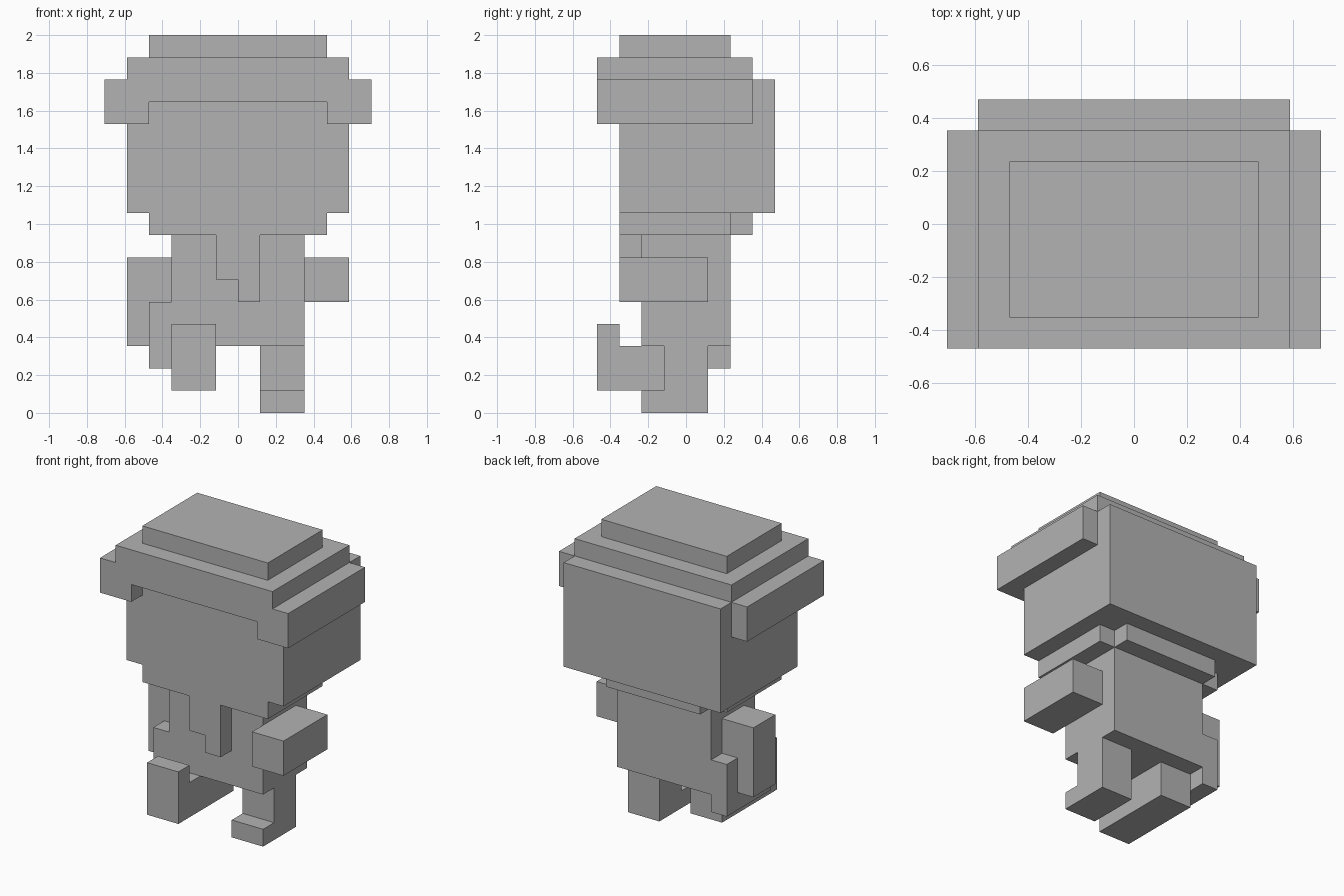
import bpy
import bmesh
from mathutils import Vector

cube = bpy.data.objects.get("Cube")
if cube:
    bpy.data.objects.remove(cube, do_unlink=True)

U = 2 / 17  # one block of the grid

grey = bpy.data.materials.new("plain_grey")
grey.use_nodes = True
colour = (0.45, 0.45, 0.45, 1)
grey.diffuse_color = colour
grey.node_tree.nodes["Principled BSDF"].inputs["Base Color"].default_value = colour


def part(name, *boxes):
    """Make one object from boxes given as (low corner, high corner) in blocks."""
    bm = bmesh.new()
    for low, high in boxes:
        low, high = Vector(low) * U, Vector(high) * U
        verts = bmesh.ops.create_cube(bm, size=1)["verts"]
        bmesh.ops.scale(bm, vec=high - low, verts=verts)
        bmesh.ops.translate(bm, vec=(low + high) / 2, verts=verts)
    mesh = bpy.data.meshes.new(name)
    bm.to_mesh(mesh)
    bm.free()
    mesh.materials.append(grey)
    obj = bpy.data.objects.new(name, mesh)
    bpy.context.collection.objects.link(obj)
    return obj


# Head and neck
part("head", ((-5, -3, 9), (5, 4, 15)))
part("neck", ((-4, -3, 8), (4, 2, 9)), ((-3, 2, 8), (3, 3, 9)))

# Stepped hat with a brim that drops at the front corners
part("hat_crown", ((-4, -3, 16), (4, 2, 17)))
part("hat_band", ((-5, -4, 15), (5, 3, 16)))
part("hat_brim_front", ((-5, -4, 14), (5, -3, 15)))
for side, inner, outer, lug in (("left", 5, 6, 4), ("right", -6, -5, -5)):
    part("hat_brim_" + side,
         ((inner, -4, 13), (outer, 3, 15)),
         ((lug, -4, 13), (lug + 1, -3, 14)))

# Torso, with the hem flaring on the right, and the hanging beard
part("torso", ((-3, -2, 3), (3, 2, 8)))
part("torso_flare", ((-4, -2, 2), (-3, 2, 5)))
part("beard", ((-1, -3, 6), (1, -2, 8)), ((0, -3, 5), (1, -2, 6)))

# Arms: left one swung forward, right one hanging
part("left_arm", ((3, -3, 5), (5, 1, 7)))
part("right_arm", ((-5, -1, 3), (-3, 1, 7)))

# Legs: left one standing, right one lifted forward
part("left_leg", ((1, -1, 1), (3, 1, 3)))
part("left_foot", ((1, -2, 0), (3, 1, 1)))
part("right_leg", ((-3, -3, 1), (-1, 1, 3)))
part("right_foot", ((-3, -4, 1), (-1, -3, 4)))
